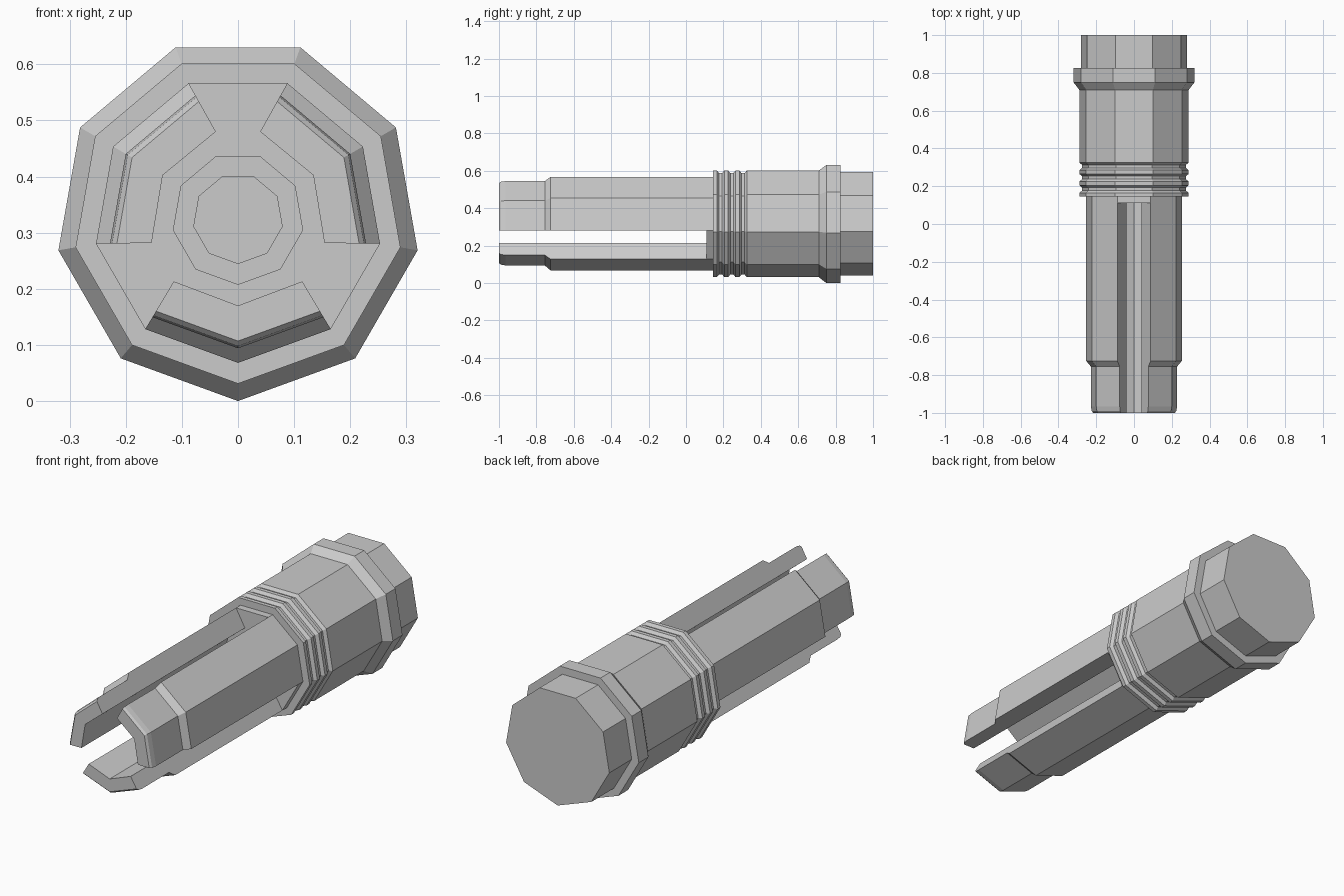
import bpy, bmesh, math
from mathutils import Vector

cube = bpy.data.objects.get("Cube")
if cube:
    bpy.data.objects.remove(cube, do_unlink=True)

AXIS_Z = 0.325   # height of the long axis
SIDES = 9

grey = bpy.data.materials.new("plain_grey")
grey.use_nodes = True
GREY = (0.6, 0.6, 0.6, 1)
grey.diffuse_color = GREY
grey.node_tree.nodes["Principled BSDF"].inputs["Base Color"].default_value = GREY


def polar(radius, degrees):
    a = math.radians(degrees)
    return Vector((radius * math.cos(a), radius * math.sin(a)))


def loft(name, sections):
    """Skin a list of (y, [2D points]) sections and cap both ends."""
    bm = bmesh.new()
    rings = [[bm.verts.new((p.x, y, p.y + AXIS_Z)) for p in pts] for y, pts in sections]
    for a, b in zip(rings, rings[1:]):
        n = len(a)
        for i in range(n):
            j = (i + 1) % n
            bm.faces.new((a[i], a[j], b[j], b[i]))
    bm.faces.new(rings[0])
    bm.faces.new(rings[-1])
    bmesh.ops.recalc_face_normals(bm, faces=bm.faces)
    mesh = bpy.data.meshes.new(name)
    bm.to_mesh(mesh)
    bm.free()
    mesh.materials.append(grey)
    obj = bpy.data.objects.new(name, mesh)
    bpy.context.collection.objects.link(obj)
    return obj


def nonagon(radius):
    return [polar(radius, -90 + 360 / SIDES * i) for i in range(SIDES)]


# Body: stepped socket in the front, ridged collar, barrel, flange, end cap
BODY, GROOVE, STUB = 0.294, 0.279, 0.257
profile = [(0.19, 0.08), (0.15, 0.08), (0.15, 0.117), (0.11, 0.117), (0.11, STUB), (0.145, STUB)]
for i in range(3):
    y = 0.145 + 0.06 * i
    profile += [(y, BODY), (y + 0.02, BODY), (y + 0.032, GROOVE), (y + 0.048, GROOVE)]
profile += [(0.325, BODY), (0.71, BODY), (0.75, 0.325), (0.825, 0.325),
            (0.825, 0.286), (1.0, 0.286)]
loft("body", [(y, nonagon(r)) for y, r in profile])


# Prongs: two outer facets, slanted sides, thinner chamfered tips
def prong_section(outer, middle):
    half = 180 / SIDES
    corner, inner = polar(STUB, 40), polar(0.16, 45.7)
    normal = polar(1, half)
    start = corner.dot(normal)
    t = (start - outer * math.cos(math.radians(half))) / (start - inner.dot(normal))
    edge = corner.lerp(inner, t)
    shape = [Vector((outer, 0)), edge, inner, Vector((0.155, 0)),
             Vector((inner.x, -inner.y)), Vector((edge.x, -edge.y))]
    turn = polar(1, middle)
    return [Vector((p.x * turn.x - p.y * turn.y, p.x * turn.y + p.y * turn.x)) for p in shape]


steps = [(0.115, STUB), (-0.725, STUB), (-0.755, 0.231), (-0.965, 0.231),
         (-0.99, 0.227), (-1.0, 0.218)]
for name, middle in (("bottom_prong", -90), ("left_prong", 30), ("right_prong", 150)):
    loft(name, [(y, prong_section(r, middle)) for y, r in steps])
